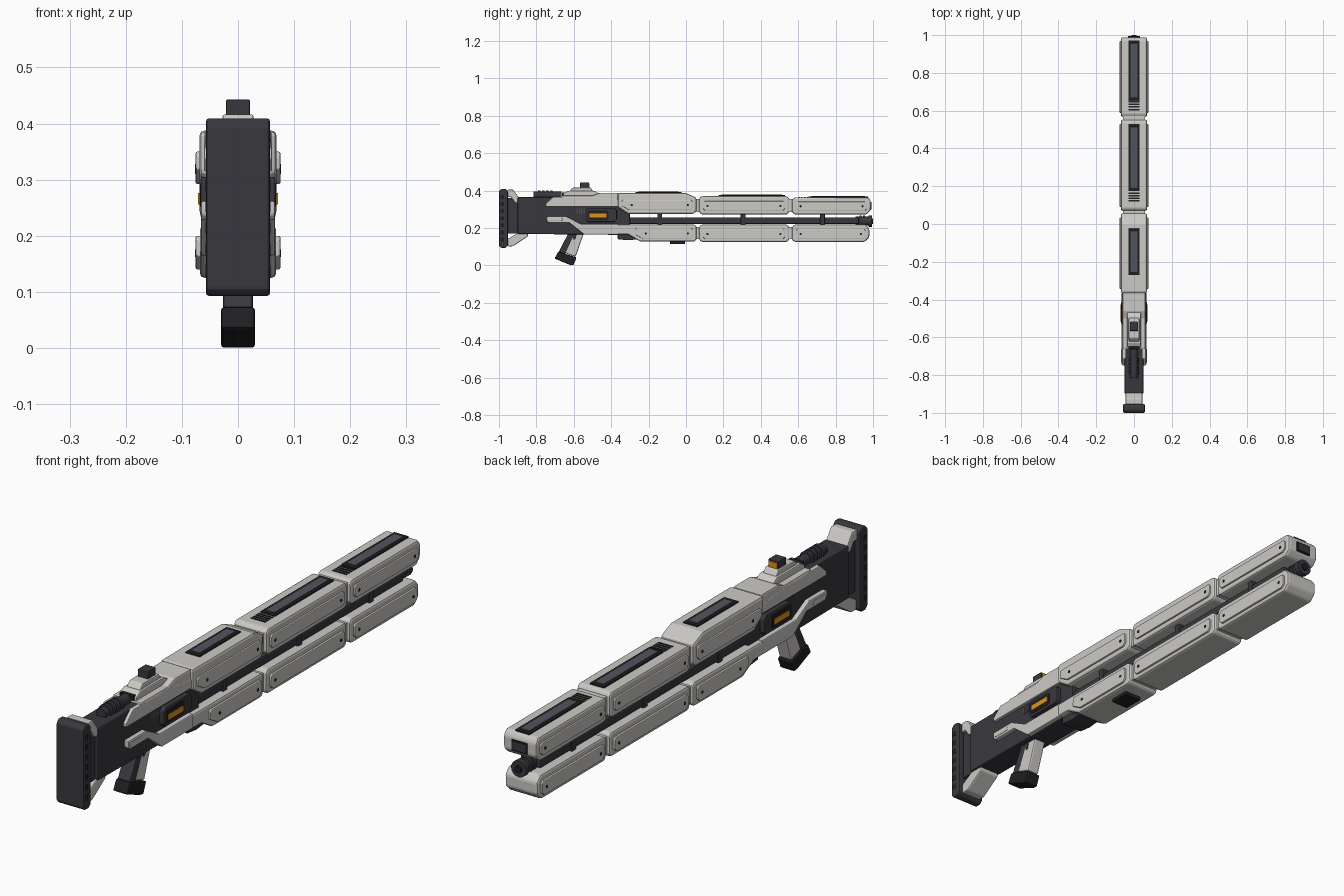
import bpy, bmesh, math
from mathutils import Matrix, Vector


def material(name, r, g, b):
    m = bpy.data.materials.new(name)
    m.diffuse_color = (r, g, b, 1)
    return m


GREY = material("light grey", 0.60, 0.59, 0.56)
DARK = material("dark grey", 0.040, 0.039, 0.048)
BLACK = material("black", 0.014, 0.014, 0.016)
SLATE = material("slate", 0.085, 0.09, 0.11)
ORANGE = material("orange", 0.75, 0.29, 0.01)


def finish(name, bm, mat, bevel=0):
    bmesh.ops.recalc_face_normals(bm, faces=bm.faces)
    me = bpy.data.meshes.new(name)
    bm.to_mesh(me)
    bm.free()
    me.materials.append(mat)
    ob = bpy.data.objects.new(name, me)
    bpy.context.collection.objects.link(ob)
    if bevel:
        md = ob.modifiers.new("bevel", "BEVEL")
        md.width, md.segments, md.limit_method = bevel, 2, "ANGLE"
    return ob


def prof(name, pts, x0, x1, mat, bevel=0):
    """Side profile in (y, z), extruded from x0 to x1."""
    bm = bmesh.new()
    f = bm.faces.new([bm.verts.new((x0, y, z)) for y, z in pts])
    ext = bmesh.ops.extrude_face_region(bm, geom=[f])["geom"]
    bmesh.ops.translate(bm, vec=(x1 - x0, 0, 0),
                        verts=[v for v in ext if isinstance(v, bmesh.types.BMVert)])
    return finish(name, bm, mat, bevel)


def pair(name, pts, x0, x1, mat, bevel=0):
    for s, side in ((1, "right"), (-1, "left")):
        prof(f"{name}_{side}", pts, s * x0, s * x1, mat, bevel)


def rect(y0, y1, z0, z1, c=0):
    if not c:
        return [(y0, z0), (y1, z0), (y1, z1), (y0, z1)]
    return [(y0 + c, z0), (y1 - c, z0), (y1, z0 + c), (y1, z1 - c),
            (y1 - c, z1), (y0 + c, z1), (y0, z1 - c), (y0, z0 + c)]


def box(name, y0, y1, z0, z1, hw, mat, bevel=0):
    return prof(name, rect(y0, y1, z0, z1), -hw, hw, mat, bevel)


def rod(name, loc, r, length, axis, mat, seg=24):
    bm = bmesh.new()
    rot = Vector((0, 0, 1)).rotation_difference(Vector(axis)).to_matrix().to_4x4()
    bmesh.ops.create_cone(bm, cap_ends=True, segments=seg, radius1=r, radius2=r,
                          depth=length, matrix=Matrix.Translation(loc) @ rot)
    ob = finish(name, bm, mat)
    for p in ob.data.polygons:
        p.use_smooth = len(p.vertices) == 4
    return ob


def side_panel(name, y0, y1, z0, z1, cut=0.0):
    """Raised plate on both sides, framed by a dark line, with screws at the ends."""
    outline = [(y0 + cut + 0.012, z0), (y1 - 0.012, z0), (y1, z0 + 0.012),
               (y1, z1 - 0.008), (y1 - 0.008, z1), (y0 + 0.008, z1),
               (y0, z1 - 0.008), (y0, z0 + 0.012 + cut * 0.4)]
    pair(name, outline, 0.062, 0.0755, GREY, 0.003)
    for s in (1, -1):
        for y in (y0 + cut + 0.025, y1 - 0.025):
            rod(name + "_screw", (s * 0.0752, y, (z0 + z1) / 2), 0.006, 0.003, (1, 0, 0), BLACK, 10)


# Upper shells
prof("upper_shell_rear", [(-0.365, 0.31), (-0.31, 0.275), (0.04, 0.275), (0.056, 0.29),
     (0.056, 0.362), (-0.005, 0.388), (-0.365, 0.388)], -0.069, 0.069, GREY, 0.01)
prof("upper_shell_middle", rect(0.07, 0.552, 0.272, 0.37, 0.012), -0.069, 0.069, GREY, 0.01)
prof("upper_shell_front", [(0.567, 0.284), (0.579, 0.272), (0.965, 0.272), (0.988, 0.295),
     (0.988, 0.345), (0.975, 0.364), (0.579, 0.364), (0.567, 0.352)], -0.069, 0.069, GREY, 0.01)
side_panel("upper_panel_rear", -0.345, 0.035, 0.295, 0.35, 0.03)
side_panel("upper_panel_middle", 0.09, 0.53, 0.292, 0.343)
side_panel("upper_panel_front", 0.588, 0.968, 0.292, 0.34)

# Lower shells
prof("lower_shell_rear", [(-0.365, 0.218), (-0.365, 0.165), (-0.31, 0.165), (-0.245, 0.127),
     (0.045, 0.127), (0.056, 0.138), (0.056, 0.207), (0.045, 0.218)], -0.068, 0.068, GREY, 0.01)
prof("lower_shell_middle", rect(0.07, 0.552, 0.125, 0.218, 0.012), -0.068, 0.068, GREY, 0.012)
prof("lower_shell_front", [(0.567, 0.137), (0.579, 0.125), (0.955, 0.125), (0.98, 0.15),
     (0.98, 0.195), (0.96, 0.218), (0.579, 0.218), (0.567, 0.206)], -0.068, 0.068, GREY, 0.012)
side_panel("lower_panel_rear", -0.27, 0.035, 0.14, 0.2, 0.03)
side_panel("lower_panel_middle", 0.09, 0.53, 0.14, 0.195)
side_panel("lower_panel_front", 0.588, 0.96, 0.14, 0.195)

# Cores seen in the gaps between shells
box("upper_core", -0.3, 0.9, 0.285, 0.355, 0.058, GREY)
box("lower_core", -0.2, 0.9, 0.14, 0.205, 0.057, GREY)

# Barrel rail, posts and muzzle
box("barrel_rail", -0.4, 0.925, 0.222, 0.256, 0.042, DARK, 0.005)
for y in (-0.14, 0.305, 0.73):
    box("barrel_post", y - 0.013, y + 0.013, 0.212, 0.278, 0.046, DARK, 0.004)
rod("muzzle", (0, 0.95, 0.236), 0.024, 0.088, (0, 1, 0), DARK)
for y, r in ((0.932, 0.03), (0.952, 0.03), (0.985, 0.031)):
    rod("muzzle_ring", (0, y, 0.236), r, 0.011 if r < 0.031 else 0.02, (0, 1, 0), DARK)
rod("muzzle_bore", (0, 0.997, 0.236), 0.014, 0.006, (0, 1, 0), BLACK)
box("front_window", 0.98, 0.991, 0.298, 0.338, 0.032, BLACK)
box("front_window_glass", 0.985, 0.993, 0.303, 0.333, 0.027, DARK)

# Top strips and vents
for n, y0, y1, z in (("rear", -0.27, -0.025, 0.388), ("middle", 0.175, 0.53, 0.37),
                     ("front", 0.655, 0.972, 0.364)):
    box(f"top_strip_{n}", y0, y1, z - 0.01, z + 0.005, 0.03, BLACK, 0.002)
    box(f"top_strip_inlay_{n}", y0 + 0.015, y1 - 0.015, z, z + 0.008, 0.019, SLATE, 0.002)
for y0, z in ((0.118, 0.37), (0.602, 0.364)):
    for i in range(4):
        box("top_vent", y0 + i * 0.014, y0 + i * 0.014 + 0.008, z - 0.005, z + 0.002, 0.03, BLACK)

# Dark underside plates
box("underside_plate", -0.085, -0.005, 0.114, 0.13, 0.036, BLACK, 0.003)
prof("underside_wedge", [(-0.365, 0.14), (-0.31, 0.134), (-0.25, 0.14), (-0.25, 0.19),
     (-0.365, 0.19)], -0.045, 0.045, DARK, 0.003)

# Main body
prof("body", [(-0.9, 0.168), (-0.36, 0.163), (-0.3, 0.2), (-0.3, 0.31), (-0.36, 0.365),
     (-0.9, 0.365)], -0.049, 0.049, DARK, 0.005)

# Receiver
prof("receiver_block", [(-0.66, 0.315), (-0.363, 0.315), (-0.363, 0.388), (-0.46, 0.388),
     (-0.5, 0.373), (-0.66, 0.373)], -0.06, 0.06, GREY, 0.006)
pair("receiver_upper_plate", [(-0.75, 0.315), (-0.36, 0.315), (-0.36, 0.35), (-0.5, 0.366),
     (-0.71, 0.366), (-0.75, 0.33)], 0.045, 0.061, GREY, 0.003)
pair("receiver_lower_plate", [(-0.745, 0.262), (-0.64, 0.262), (-0.56, 0.22), (-0.36, 0.22),
     (-0.36, 0.165), (-0.545, 0.165), (-0.625, 0.228), (-0.735, 0.228), (-0.745, 0.238)],
     0.045, 0.066, GREY, 0.004)
pair("receiver_lower_inlay", rect(-0.735, -0.66, 0.237, 0.253, 0.005), 0.06, 0.0675, GREY, 0.002)
pair("display_frame", rect(-0.535, -0.37, 0.232, 0.305, 0.012), 0.045, 0.067, DARK, 0.004)
pair("display_recess", rect(-0.525, -0.415, 0.243, 0.293, 0.006), 0.06, 0.0685, BLACK)
pair("display_light", rect(-0.515, -0.425, 0.256, 0.276), 0.06, 0.071, ORANGE)
for i in range(4):
    y = -0.585 + i * 0.012
    pair("side_vent", rect(y, y + 0.006, 0.278, 0.305), 0.045, 0.0505, SLATE)

# Sight on top
prof("sight_base", [(-0.655, 0.365), (-0.655, 0.385), (-0.63, 0.398), (-0.49, 0.398),
     (-0.46, 0.38), (-0.46, 0.365)], -0.036, 0.036, GREY, 0.004)
prof("sight_step", [(-0.625, 0.395), (-0.605, 0.416), (-0.51, 0.416), (-0.495, 0.395)],
     -0.028, 0.028, GREY, 0.004)
box("sight_slot", -0.662, -0.64, 0.372, 0.39, 0.028, BLACK)
box("sight_head", -0.566, -0.518, 0.41, 0.443, 0.0215, DARK, 0.003)
box("sight_lens", -0.52, -0.515, 0.416, 0.438, 0.017, ORANGE)

# Ribbed cylinder behind the sight
rod("rear_cylinder", (0, -0.74, 0.374), 0.02, 0.15, (0, 1, 0), DARK)
for i in range(4):
    rod("rear_cylinder_rib", (0, -0.785 + i * 0.022, 0.374), 0.027, 0.013, (0, 1, 0), DARK)

# Grip and trigger
prof("grip", [(-0.615, 0.175), (-0.545, 0.175), (-0.59, 0.045), (-0.66, 0.07)],
     -0.025, 0.025, GREY, 0.006)
prof("grip_back", [(-0.63, 0.17), (-0.595, 0.17), (-0.645, 0.06), (-0.68, 0.072)],
     -0.0265, 0.0265, DARK, 0.005)
prof("grip_base", [(-0.703, 0.036), (-0.683, 0.074), (-0.585, 0.042), (-0.602, 0.0),
     (-0.62, 0.002)], -0.03, 0.03, BLACK, 0.005)
prof("trigger", [(-0.61, 0.17), (-0.585, 0.17), (-0.59, 0.142), (-0.6, 0.138)],
     -0.028, 0.028, DARK, 0.002)

# Stock
box("stock_neck", -0.955, -0.895, 0.17, 0.36, 0.036, DARK)
prof("stock_upper_bracket", [(-0.955, 0.405), (-0.925, 0.405), (-0.893, 0.362), (-0.893, 0.335),
     (-0.915, 0.335), (-0.935, 0.365), (-0.955, 0.365)], -0.045, 0.045, GREY, 0.005)
prof("stock_lower_strut", [(-0.955, 0.102), (-0.925, 0.102), (-0.845, 0.155), (-0.845, 0.175),
     (-0.895, 0.175), (-0.955, 0.14)], -0.042, 0.042, GREY, 0.005)
prof("butt_pad", rect(-1.0, -0.953, 0.093, 0.409, 0.012), -0.057, 0.057, DARK, 0.005)
for i in range(7):
    z = 0.128 + i * 0.038
    pair("butt_pad_groove", rect(-0.992, -0.972, z, z + 0.02), 0.05, 0.0578, BLACK)
